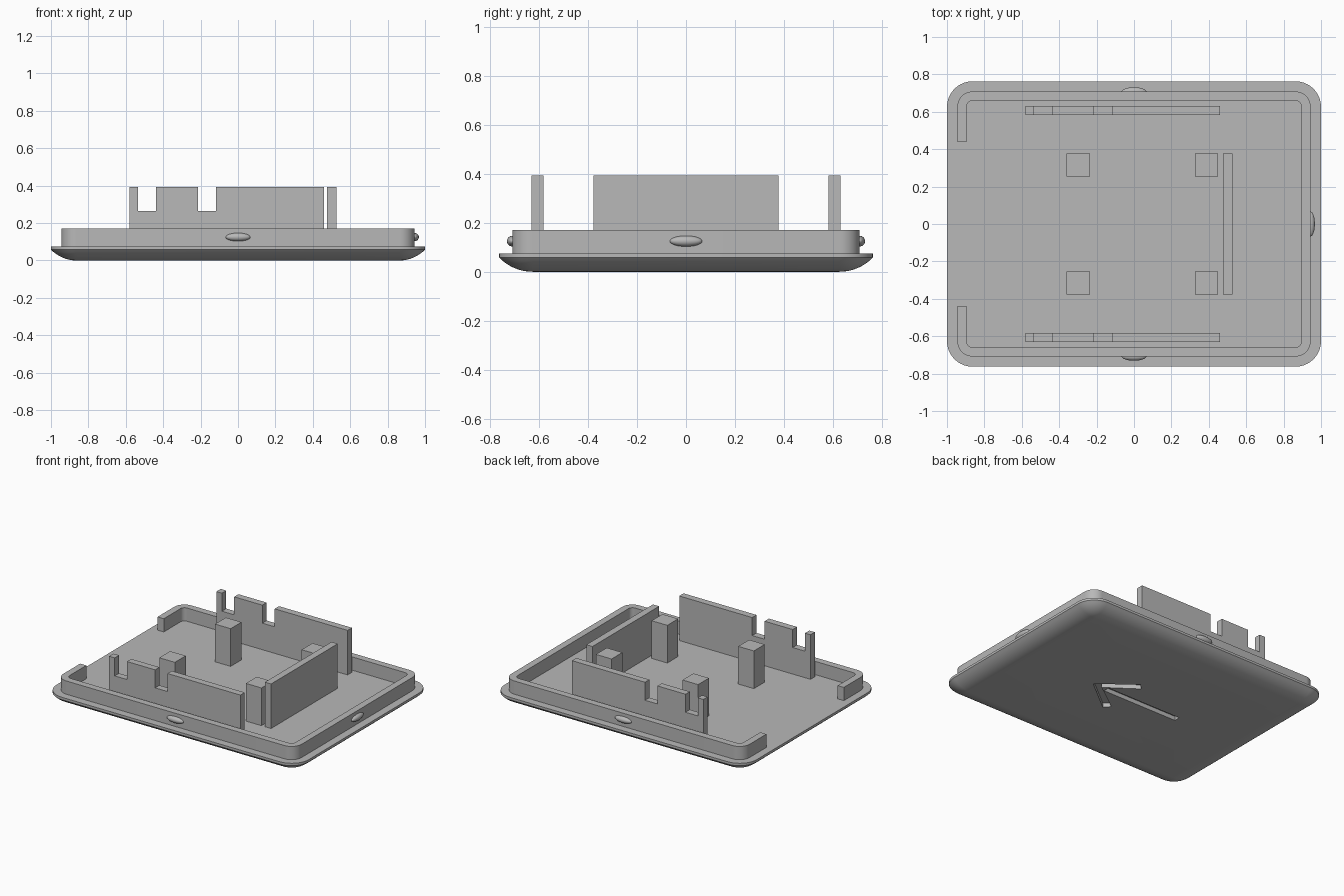
import bpy, bmesh
from math import sin, cos, pi, asin
from mathutils import Vector

if "Cube" in bpy.data.objects:
    bpy.data.objects.remove(bpy.data.objects["Cube"])

GREY = (0.48, 0.48, 0.48, 1)
mat = bpy.data.materials.new("plain grey")
mat.use_nodes = True
mat.diffuse_color = GREY
mat.node_tree.nodes["Principled BSDF"].inputs["Base Color"].default_value = GREY

FLOOR, TOP = 0.075, 0.394
SINK = FLOOR - 0.005          # parts are set slightly into the plate


def finish(name, bm, smooth=False):
    bmesh.ops.recalc_face_normals(bm, faces=bm.faces)
    mesh = bpy.data.meshes.new(name)
    bm.to_mesh(mesh)
    bm.free()
    mesh.materials.append(mat)
    ob = bpy.data.objects.new(name, mesh)
    bpy.context.collection.objects.link(ob)
    if smooth:
        activate(ob)
        bpy.ops.object.shade_smooth_by_angle(angle=pi / 6)
    return ob


def activate(ob):
    bpy.ops.object.select_all(action='DESELECT')
    ob.select_set(True)
    bpy.context.view_layer.objects.active = ob


def prism(name, outlines, shift, smooth=False):
    """Extrude closed outlines along a vector."""
    bm = bmesh.new()
    for points in outlines:
        face = bm.faces.new([bm.verts.new(p) for p in points])
        out = bmesh.ops.extrude_face_region(bm, geom=[face])
        moved = [v for v in out["geom"] if isinstance(v, bmesh.types.BMVert)]
        bmesh.ops.translate(bm, verts=moved, vec=Vector(shift))
    return finish(name, bm, smooth)


def box(name, x0, x1, y0, y1, z0, z1):
    ring = [(x0, y0, z0), (x1, y0, z0), (x1, y1, z0), (x0, y1, z0)]
    return prism(name, [ring], (0, 0, z1 - z0))


def rounded(hx, hy, r, z, n=10):
    """Rounded rectangle, counter-clockwise from the (-x, -y) corner."""
    points = []
    for k, (sx, sy) in enumerate([(-1, -1), (1, -1), (1, 1), (-1, 1)]):
        for i in range(n + 1):
            a = pi + (k + i / n) * pi / 2
            points.append((sx * (hx - r) + r * cos(a), sy * (hy - r) + r * sin(a), z))
    return points


# Base plate: straight lip above a bowed underside
HX, HY, R, LIP = 1.0, 0.763, 0.137, 0.058
bow = (R * R + LIP * LIP) / (2 * LIP)
steps = 8
levels = [(0, FLOOR)]
for i in range(steps + 1):
    a = asin(R / bow) * (1 - i / steps)
    levels.append((R - bow * sin(a), bow * (1 - cos(a))))
bm = bmesh.new()
rings = []
for inset, z in levels:
    radius = max(R - inset, 0.004)
    rings.append([bm.verts.new(p) for p in rounded(HX - inset, HY - inset, radius, z)])
for a, b in zip(rings, rings[1:]):
    for i in range(len(a)):
        j = (i + 1) % len(a)
        bm.faces.new((a[i], a[j], b[j], b[i]))
bm.faces.new(rings[0])
bm.faces.new(rings[-1])
plate = finish("base_plate", bm)

# Arrow engraved in the underside
AY = -0.03
half = [(0.32, 0), (0.08, 0.19), (0.04, 0.15), (0.25, 0)]
head = half + [(0.04, -0.15), (0.08, -0.19)]
shaft = [(-0.39, -0.022), (0.21, -0.022), (0.21, 0.022), (-0.39, 0.022)]
cutter = prism("arrow_cutter",
               [[(x, y + AY, -0.05) for x, y in shape] for shape in (head, shaft)],
               (0, 0, 0.08))
cutter.hide_render = True
activate(plate)
cut = plate.modifiers.new("arrow", 'BOOLEAN')
cut.operation, cut.solver, cut.object = 'DIFFERENCE', 'EXACT', cutter
bpy.ops.object.modifier_apply(modifier=cut.name)
bpy.data.objects.remove(cutter)
bpy.ops.object.shade_smooth_by_angle(angle=pi / 6)

# Rim wall, open on one end
WX, WY, T, GAP = 0.944, 0.708, 0.049, 0.438
outer = rounded(WX, WY, 0.08, SINK)
inner = rounded(WX - T, WY - T, 0.031, SINK)
outer = [(-WX, -GAP, SINK)] + outer + [(-WX, GAP, SINK)]
inner = [(T - WX, -GAP, SINK)] + inner + [(T - WX, GAP, SINK)]
prism("rim_wall", [outer + inner[::-1]], (0, 0, 0.17 - SINK), smooth=True)

# Notched side rails
NOTCH = 0.265
profile = [(-0.579, SINK), (0.461, SINK), (0.461, TOP)]
for x0, x1 in [(-0.215, -0.117), (-0.535, -0.438)]:
    profile += [(x1, TOP), (x1, NOTCH), (x0, NOTCH), (x0, TOP)]
profile.append((-0.579, TOP))
for side, s in (("left", 1), ("right", -1)):
    prism("notched_rail_" + ("back" if s > 0 else "front"),
          [[(x, s * 0.582, z) for x, z in profile]], (0, s * 0.049, 0))

# Cross wall and four support posts
box("cross_wall", 0.477, 0.526, -0.377, 0.377, SINK, TOP)
for x in (-0.36, 0.326):
    for y in (-0.377, 0.254):
        box("support_post", x, x + 0.124, y, y + 0.123, SINK, 0.345)

# Snap bumps on three sides of the rim
for name, pos, size in [("snap_bump_front", (0, -WY), (0.066, 0.023)),
                        ("snap_bump_back", (0, WY), (0.066, 0.023)),
                        ("snap_bump_end", (WX, 0), (0.023, 0.066))]:
    bm = bmesh.new()
    bmesh.ops.create_uvsphere(bm, u_segments=32, v_segments=16, radius=1)
    bmesh.ops.scale(bm, verts=bm.verts, vec=(*size, 0.022))
    bmesh.ops.translate(bm, verts=bm.verts, vec=(*pos, 0.125))
    finish(name, bm, smooth=True)
